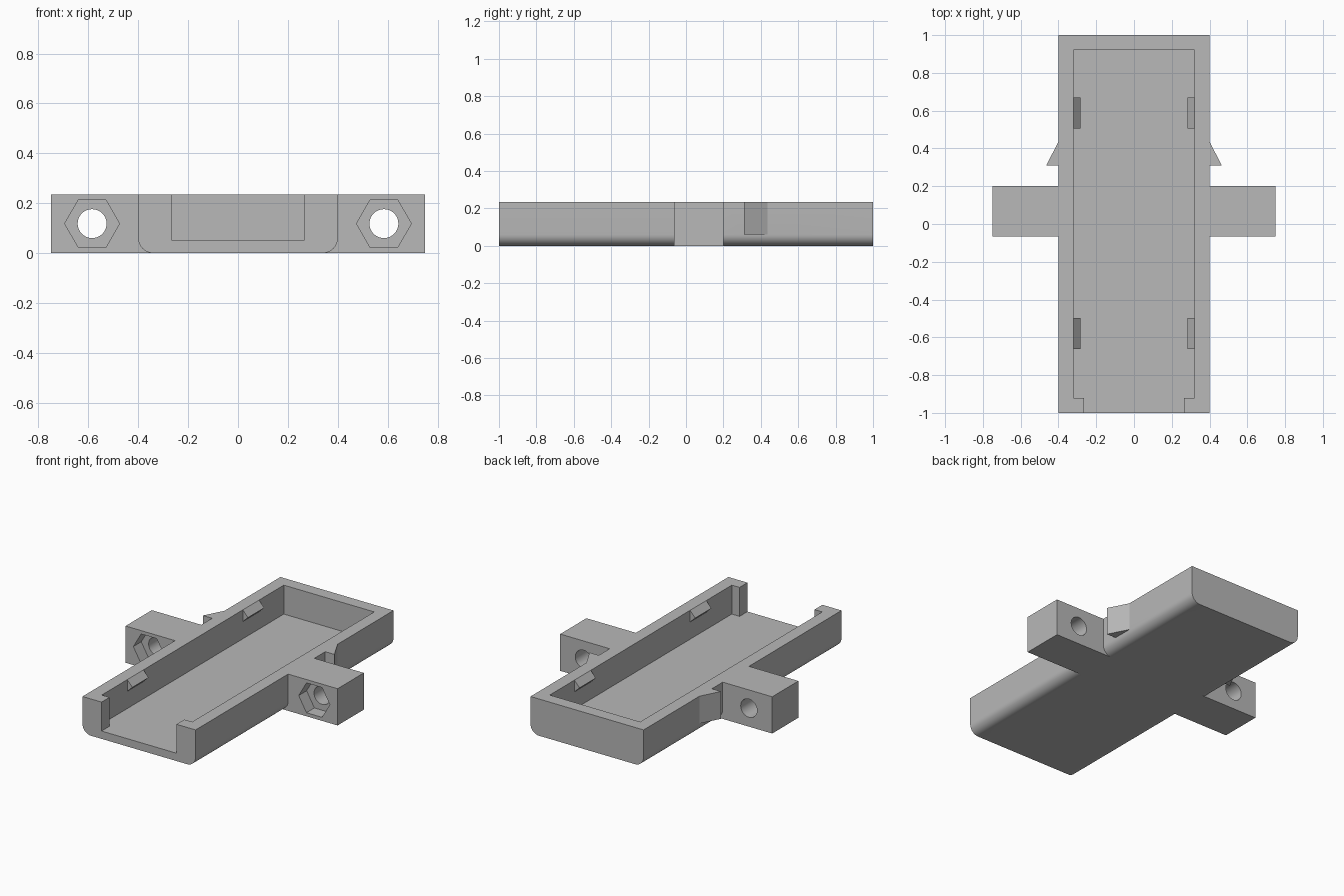
import bpy, bmesh, math
from mathutils import Vector

cube = bpy.data.objects.get("Cube")
if cube:
    bpy.data.objects.remove(cube, do_unlink=True)

H = 0.235          # overall height
FLOOR = 0.05       # floor thickness
HALF = 0.4         # half width of the tray
INNER = 0.32       # half width of the cavity
HOLE_X, HOLE_Z = 0.585, 0.118

grey = bpy.data.materials.new("plain grey")
grey.use_nodes = True
colour = (0.48, 0.48, 0.48, 1)
grey.diffuse_color = colour
grey.node_tree.nodes["Principled BSDF"].inputs["Base Color"].default_value = colour


def prism(name, points, axis, start, end):
    """Extrude a profile: (x, z) points along y, or (x, y) points along z."""
    bm = bmesh.new()
    place = (lambda a, b: (a, start, b)) if axis == "y" else (lambda a, b: (a, b, start))
    face = bm.faces.new([bm.verts.new(place(a, b)) for a, b in points])
    made = bmesh.ops.extrude_face_region(bm, geom=[face])["geom"]
    shift = Vector((0, end - start, 0) if axis == "y" else (0, 0, end - start))
    bmesh.ops.translate(bm, vec=shift, verts=[v for v in made if isinstance(v, bmesh.types.BMVert)])
    bmesh.ops.recalc_face_normals(bm, faces=bm.faces)
    mesh = bpy.data.meshes.new(name)
    bm.to_mesh(mesh)
    bm.free()
    mesh.materials.append(grey)
    obj = bpy.data.objects.new(name, mesh)
    bpy.context.collection.objects.link(obj)
    return obj


def box(name, x0, x1, y0, y1, z0, z1):
    return prism(name, [(x0, y0), (x1, y0), (x1, y1), (x0, y1)], "z", z0, z1)


def ring(x, z, radius, sides):
    steps = [math.tau * i / sides for i in range(sides)]
    return [(x + radius * math.cos(a), z + radius * math.sin(a)) for a in steps]


def combine(target, other, operation):
    """Apply a boolean and discard the second object."""
    other.hide_render = True
    mod = target.modifiers.new(operation.lower(), "BOOLEAN")
    mod.operation = operation
    mod.solver = "EXACT"
    mod.object = other
    bpy.context.view_layer.objects.active = target
    bpy.ops.object.modifier_apply(modifier=mod.name)
    bpy.data.objects.remove(other, do_unlink=True)


# Tray with rounded lower long edges
R = 0.06
arc = [math.pi / 2 * i / 10 for i in range(11)]
right_arc = [(HALF - R + R * math.sin(a), R - R * math.cos(a)) for a in arc]
left_arc = [(-x, z) for x, z in reversed(right_arc)]
tray = prism("tray", right_arc + [(HALF, H), (-HALF, H)] + left_arc, "y", -1, 1)

# Side mounting lugs and wedge stops
for s in (-1, 1):
    combine(tray, box("lug", *sorted((s * 0.34, s * 0.75)), -0.065, 0.2, 0, H), "UNION")
    wedge = [(s * 0.37, 0.31), (s * 0.465, 0.31), (s * HALF, 0.435), (s * 0.37, 0.435)]
    combine(tray, prism("wedge", wedge, "z", 0.06, H), "UNION")

# Cavity and the narrower front opening
combine(tray, box("cavity_cutter", -INNER, INNER, -0.92, 0.92, FLOOR, 0.4), "DIFFERENCE")
combine(tray, box("opening_cutter", -0.265, 0.265, -1.1, -0.9, FLOOR, 0.4), "DIFFERENCE")

# Bolt holes with hexagonal nut pockets at the front
for s in (-1, 1):
    hole = prism("bolt_cutter", ring(s * HOLE_X, HOLE_Z, 0.058, 40), "y", -0.2, 0.3)
    combine(tray, hole, "DIFFERENCE")
    pocket = prism("nut_cutter", ring(s * HOLE_X, HOLE_Z, 0.11, 6), "y", -0.2, 0.015)
    combine(tray, pocket, "DIFFERENCE")

bpy.ops.object.select_all(action="DESELECT")
tray.select_set(True)
bpy.context.view_layer.objects.active = tray
bpy.ops.object.shade_smooth_by_angle(angle=math.radians(25))

# Retaining clips on the inner walls
for side, s in (("right", -1), ("left", 1)):
    for end, y in (("front", -0.58), ("back", 0.588)):
        section = [(s * INNER, H), (s * 0.284, 0.195), (s * INNER, 0.16)]
        prism(f"{end}_{side}_clip", section, "y", y - 0.082, y + 0.082)
